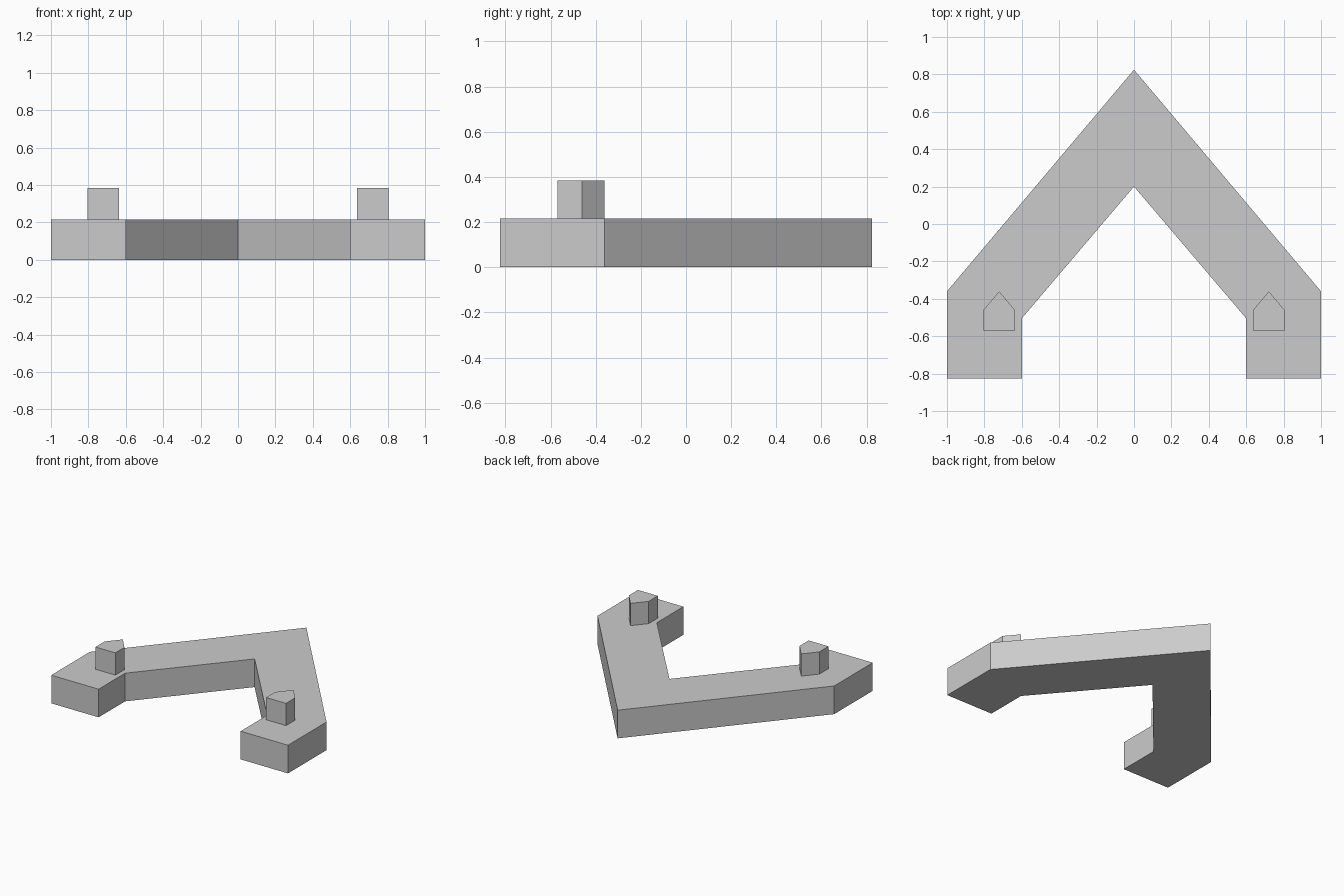
import bpy
import bmesh

cube = bpy.data.objects.get("Cube")
if cube:
    bpy.data.objects.remove(cube, do_unlink=True)

grey = bpy.data.materials.new("light_grey")
grey.use_nodes = True
colour = (0.6, 0.6, 0.6, 1)
grey.diffuse_color = colour
grey.node_tree.nodes["Principled BSDF"].inputs["Base Color"].default_value = colour


def prism(name, outline, bottom, top):
    """Extrude a counter-clockwise outline upwards into a closed flat-sided solid."""
    bm = bmesh.new()
    base = bm.faces.new([bm.verts.new((x, y, bottom)) for x, y in outline])
    result = bmesh.ops.extrude_face_region(bm, geom=[base], use_keep_orig=True)
    lifted = [v for v in result["geom"] if isinstance(v, bmesh.types.BMVert)]
    bmesh.ops.translate(bm, verts=lifted, vec=(0, 0, top - bottom))
    bmesh.ops.recalc_face_normals(bm, faces=bm.faces)
    mesh = bpy.data.meshes.new(name)
    bm.to_mesh(mesh)
    bm.free()
    mesh.materials.append(grey)
    obj = bpy.data.objects.new(name, mesh)
    bpy.context.collection.objects.link(obj)
    return obj


# Chevron body: half outline from inner notch to outer point, then mirrored
thickness = 0.215
half = [(0, 0.2), (0.6, -0.505), (0.6, -0.825), (1, -0.825), (1, -0.36), (0, 0.825)]
mirrored = [(-x, y) for x, y in reversed(half[1:-1])]
prism("chevron_body", half + mirrored, 0, thickness)

# Pointed pegs on the two feet
peg = [(-0.084, -0.57), (0.084, -0.57), (0.084, -0.46), (0, -0.36), (-0.084, -0.46)]
for side, centre in (("left", 0.721), ("right", -0.721)):
    prism(side + "_peg", [(centre + x, y) for x, y in peg], thickness, 0.385)
